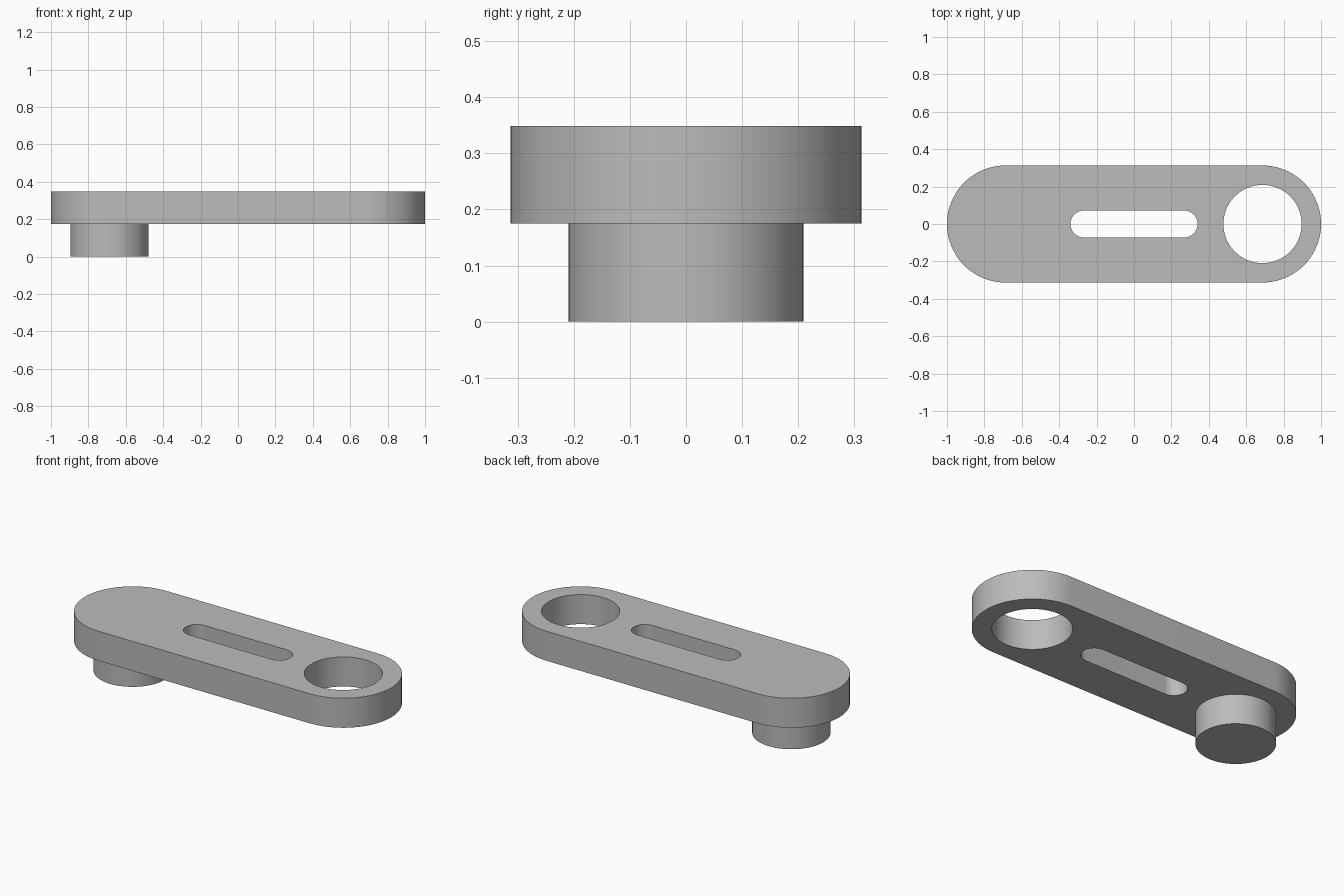
import bpy, bmesh
from math import pi, cos, sin

cube = bpy.data.objects.get("Cube")
if cube:
    bpy.data.objects.remove(cube, do_unlink=True)

LINK_BOTTOM, LINK_TOP = 0.175, 0.349
END_X = 0.687          # centre of the rounded ends, the pin and the hole
END_R = 0.313
PIN_R = 0.209
SLOT_X, SLOT_R = 0.268, 0.072

grey = bpy.data.materials.new("grey_metal")
grey.use_nodes = True
colour = (0.5, 0.5, 0.5, 1)
grey.diffuse_color = colour
grey.node_tree.nodes["Principled BSDF"].inputs["Base Color"].default_value = colour


def arc(cx, r, start, sweep, steps):
    return [(cx + r * cos(start + sweep * i / steps),
             r * sin(start + sweep * i / steps)) for i in range(steps + 1)]


def stadium(half, r):
    return arc(half, r, -pi / 2, pi, 40) + arc(-half, r, pi / 2, pi, 40)


def circle(cx, r):
    return arc(cx, r, 0, 2 * pi, 80)[:-1]


def prism(name, loops, z0, z1):
    """Extrude an outline, with any further loops cut through as holes."""
    bm = bmesh.new()
    rims = ([], [])
    for loop in loops:
        rings = [[bm.verts.new((x, y, z)) for x, y in loop] for z in (z0, z1)]
        n = len(loop)
        for i in range(n):
            j = (i + 1) % n
            bm.faces.new((rings[0][i], rings[0][j], rings[1][j], rings[1][i]))
            for rim, ring in zip(rims, rings):
                rim.append(bm.edges.get((ring[i], ring[j])))
    for rim, side in zip(rims, (-1, 1)):
        bmesh.ops.triangle_fill(bm, use_beauty=True, edges=rim, normal=(0, 0, side))
    bmesh.ops.recalc_face_normals(bm, faces=bm.faces)
    mesh = bpy.data.meshes.new(name)
    bm.to_mesh(mesh)
    bm.free()
    mesh.materials.append(grey)
    obj = bpy.data.objects.new(name, mesh)
    bpy.context.collection.objects.link(obj)
    bpy.ops.object.select_all(action='DESELECT')
    obj.select_set(True)
    bpy.context.view_layer.objects.active = obj
    bpy.ops.object.shade_smooth_by_angle(angle=pi / 6)
    return obj


# Flat link with a round hole at one end and a slot in the middle
prism("link_plate",
      [stadium(END_X, END_R), stadium(SLOT_X, SLOT_R), circle(END_X, PIN_R)],
      LINK_BOTTOM, LINK_TOP)

# Round pin under the other end
prism("pin", [circle(-END_X, PIN_R)], 0, LINK_BOTTOM)
